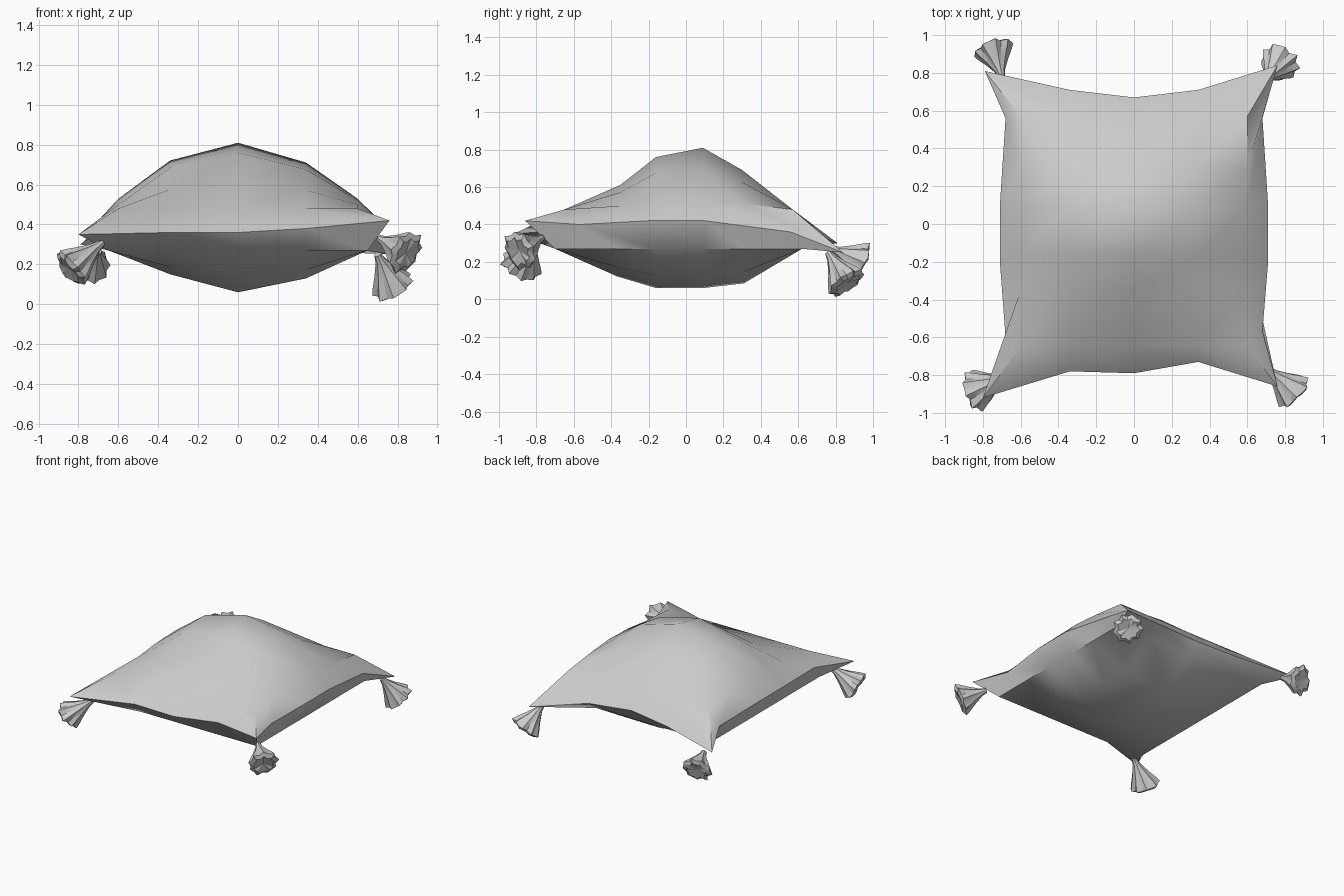
import bpy, bmesh, math, random
from mathutils import Vector

if "Cube" in bpy.data.objects:
    bpy.data.objects.remove(bpy.data.objects["Cube"])

random.seed(4)


def finish(bm, name, angle):
    bmesh.ops.recalc_face_normals(bm, faces=bm.faces)
    mesh = bpy.data.meshes.new(name)
    bm.to_mesh(mesh)
    bm.free()
    ob = bpy.data.objects.new(name, mesh)
    bpy.context.collection.objects.link(ob)
    bpy.ops.object.select_all(action='DESELECT')
    ob.select_set(True)
    bpy.context.view_layer.objects.active = ob
    bpy.ops.object.shade_smooth_by_angle(angle=math.radians(angle))
    return ob


def bridge(bm, a, b):
    n = len(a)
    for k in range(n):
        bm.faces.new((a[k], a[(k + 1) % n], b[(k + 1) % n], b[k]))


def panel(bm, xs, ys, base, height, fx, fy):
    """Bulged cloth panel; returns its boundary loop, counter-clockwise."""
    g = [[bm.verts.new((x, y, base + height * fx[i] * fy[j]))
          for i, x in enumerate(xs)] for j, y in enumerate(ys)]
    nx, ny = len(xs), len(ys)
    for j in range(ny - 1):
        for i in range(nx - 1):
            bm.faces.new((g[j][i], g[j][i + 1], g[j + 1][i + 1], g[j + 1][i]))
    return (g[0] + [g[j][-1] for j in range(1, ny)]
            + g[-1][-2::-1] + [g[j][0] for j in range(ny - 2, 0, -1)])


# Cushion: domed top and bottom panels joined through a side band with pulled corners
XS = [-.60, -.34, 0, .34, .60]
YS = [-.65, -.35, -.16, .09, .30, .57]
SEAM = [(-.80, -.92, .35), (-.34, -.78, .36), (0, -.79, .36), (.34, -.73, .38),
        (.76, -.86, .42), (.68, -.57, .40), (.71, -.20, .42), (.71, .10, .42),
        (.68, .56, .36), (.76, .84, .25), (.34, .71, .34), (0, .67, .36),
        (-.34, .71, .34), (-.79, .81, .30), (-.68, .56, .38), (-.71, .10, .41),
        (-.71, -.20, .41), (-.68, -.60, .39)]
bm = bmesh.new()
top = panel(bm, XS, YS, .48, .33, [.15, .73, 1, .70, .15], [0, .40, .85, 1, .64, 0])
bottom = panel(bm, [-.65, -.34, 0, .34, .65], [-.70, -.37, -.16, .09, .31, .62],
               .27, -.21, [0, .57, 1, .67, 0], [0, .70, 1, 1, .88, 0])
seam = [bm.verts.new(p) for p in SEAM]
bridge(bm, top, seam)
bridge(bm, seam, bottom)
finish(bm, "cushion", 45)


# Tassels: fluted trumpets hanging from each corner
def tassel(name, start, end, lobes=9):
    start, end = Vector(start), Vector(end)
    axis = end - start
    rot = Vector((0, 0, 1)).rotation_difference(axis.normalized())
    bm = bmesh.new()
    n = lobes * 2
    wob = [random.uniform(.93, 1.07) for _ in range(n)]
    rings = []
    # (distance along axis, radius, flute depth)
    for t, r, d in [(0, .018, 0), (.2, .026, .05), (.55, .058, .09),
                    (.85, .090, .10), (1.0, .103, .10), (1.08, .075, .12)]:
        ring = []
        for k in range(n):
            a = 2 * math.pi * k / n
            w = wob[k] if t > .3 else 1
            rr = r * w * (1 + (d if k % 2 else -d))
            off = rot @ Vector((rr * math.cos(a), rr * math.sin(a), 0))
            ring.append(bm.verts.new(start + axis * (t * (1 + (w - 1) * .5)) + off))
        rings.append(ring)
    for a, b in zip(rings, rings[1:]):
        bridge(bm, a, b)
    bm.faces.new(rings[0])
    tip = bm.verts.new(start + axis * 1.02)
    for k in range(n):
        bm.faces.new((rings[-1][k], rings[-1][(k + 1) % n], tip))
    finish(bm, name, 30)


tassel("tassel_front_left", (-.68, -.81, .31), (-.84, -.88, .18))
tassel("tassel_front_right", (.71, -.77, .33), (.84, -.89, .26))
tassel("tassel_back_right", (.70, .76, .25), (.775, .86, .09))
tassel("tassel_back_left", (-.70, .78, .27), (-.745, .93, .20))
